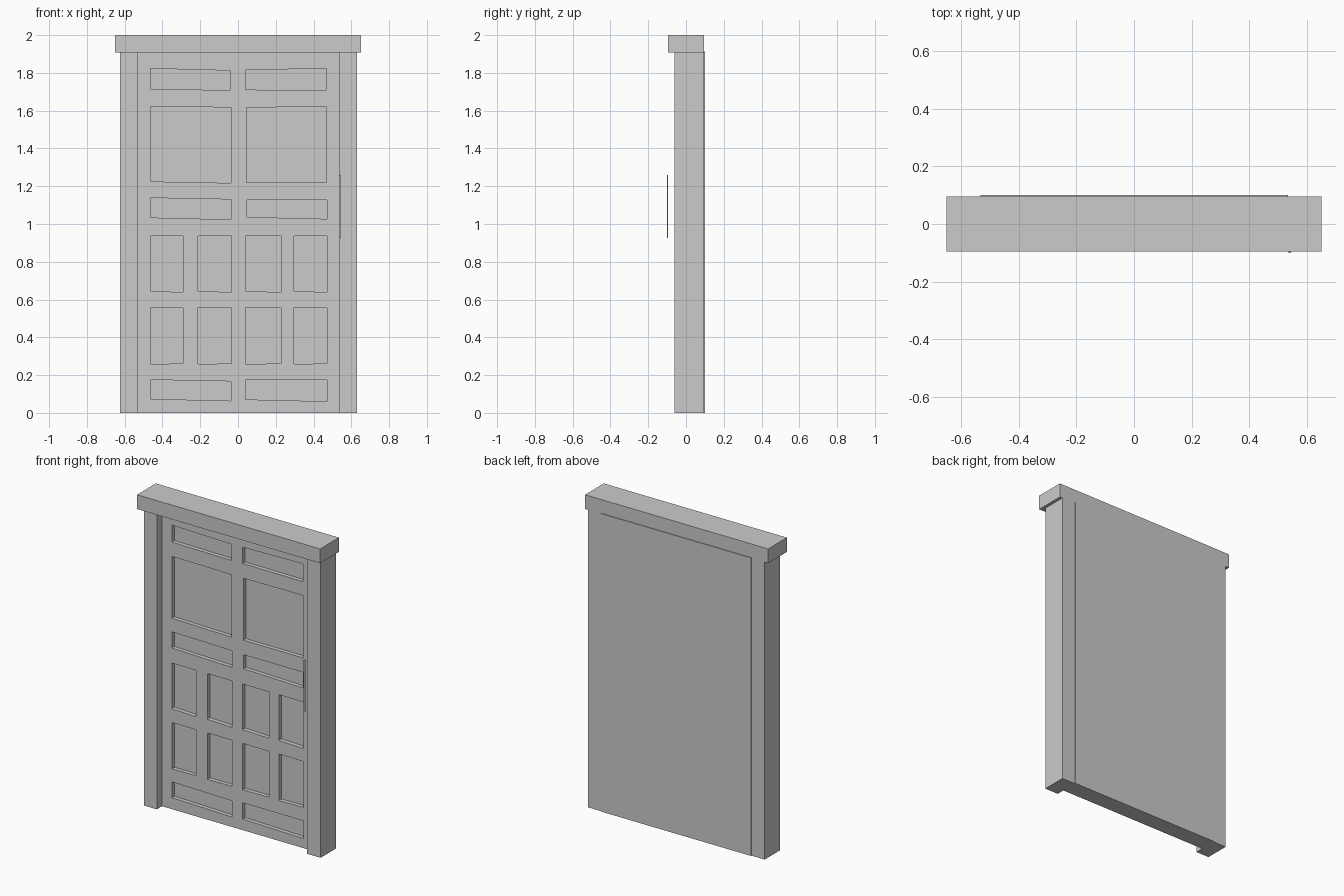
import bpy, bmesh

if "Cube" in bpy.data.objects:
    bpy.data.objects.remove(bpy.data.objects["Cube"])


def prism(bm, pts, y0, y1):
    """Extrude an x/z outline from y0 (front) to y1 (back)."""
    front = [bm.verts.new((x, y0, z)) for x, z in pts]
    back = [bm.verts.new((x, y1, z)) for x, z in pts]
    n = len(pts)
    bm.faces.new(front)
    bm.faces.new(back[::-1])
    for i in range(n):
        j = (i + 1) % n
        bm.faces.new((front[j], front[i], back[i], back[j]))


def make(name, prisms):
    bm = bmesh.new()
    for p in prisms:
        prism(bm, *p)
    bmesh.ops.recalc_face_normals(bm, faces=bm.faces[:])
    me = bpy.data.meshes.new(name)
    bm.to_mesh(me)
    bm.free()
    ob = bpy.data.objects.new(name, me)
    bpy.context.collection.objects.link(ob)
    return ob


def box(name, x0, x1, y0, y1, z0, z1):
    return make(name, [([(x0, z0), (x1, z0), (x1, z1), (x0, z1)], y0, y1)])


# Frame: two posts and an overhanging lintel
box("left_post", -0.625, -0.533, -0.062, 0.095, 0, 1.91)
box("right_post", 0.535, 0.63, -0.062, 0.095, 0, 1.91)
box("lintel", -0.65, 0.65, -0.095, 0.095, 1.908, 2.0)

# Door slab
DOOR_FRONT, RECESS = -0.01, 0.026
door = box("door", -0.533, 0.535, DOOR_FRONT, 0.1, 0, 1.912)

# Slightly uneven panels: x left, x right, bottom left/right z, top right/left z
panels = [
    (-0.463, -0.040, 1.714, 1.709, 1.812, 1.823),
    (0.040, 0.468, 1.711, 1.709, 1.823, 1.815),
    (-0.463, -0.038, 1.225, 1.217, 1.617, 1.622),
    (0.045, 0.468, 1.220, 1.220, 1.620, 1.617),
    (-0.463, -0.036, 1.034, 1.024, 1.130, 1.138),
    (0.047, 0.470, 1.037, 1.027, 1.127, 1.127),
    (-0.463, -0.036, 0.074, 0.064, 0.167, 0.175),
    (0.040, 0.472, 0.071, 0.061, 0.175, 0.175),
]
columns = [(-0.463, -0.290), (-0.211, -0.034), (0.040, 0.227), (0.297, 0.471)]
for x0, x1 in columns:
    panels.append((x0, x1, 0.645, 0.639, 0.937, 0.937))
    panels.append((x0, x1, 0.259, 0.261, 0.555, 0.557))

# Carve the recessed panels into the door front
cutter = make("panel_cutter", [
    ([(x0, bl), (x1, br), (x1, tr), (x0, tl)], DOOR_FRONT - 0.05, DOOR_FRONT + RECESS)
    for x0, x1, bl, br, tr, tl in panels])
cutter.hide_render = True
mod = door.modifiers.new("panels", 'BOOLEAN')
mod.operation = 'DIFFERENCE'
mod.solver = 'EXACT'
mod.object = cutter
bpy.context.view_layer.update()
carved = bpy.data.meshes.new_from_object(
    door.evaluated_get(bpy.context.evaluated_depsgraph_get()))
door.modifiers.clear()
door.data = carved
bpy.data.objects.remove(cutter)

# Thin pull bar standing in front of the door edge
box("handle", 0.536, 0.545, -0.1, -0.094, 0.925, 1.26)
